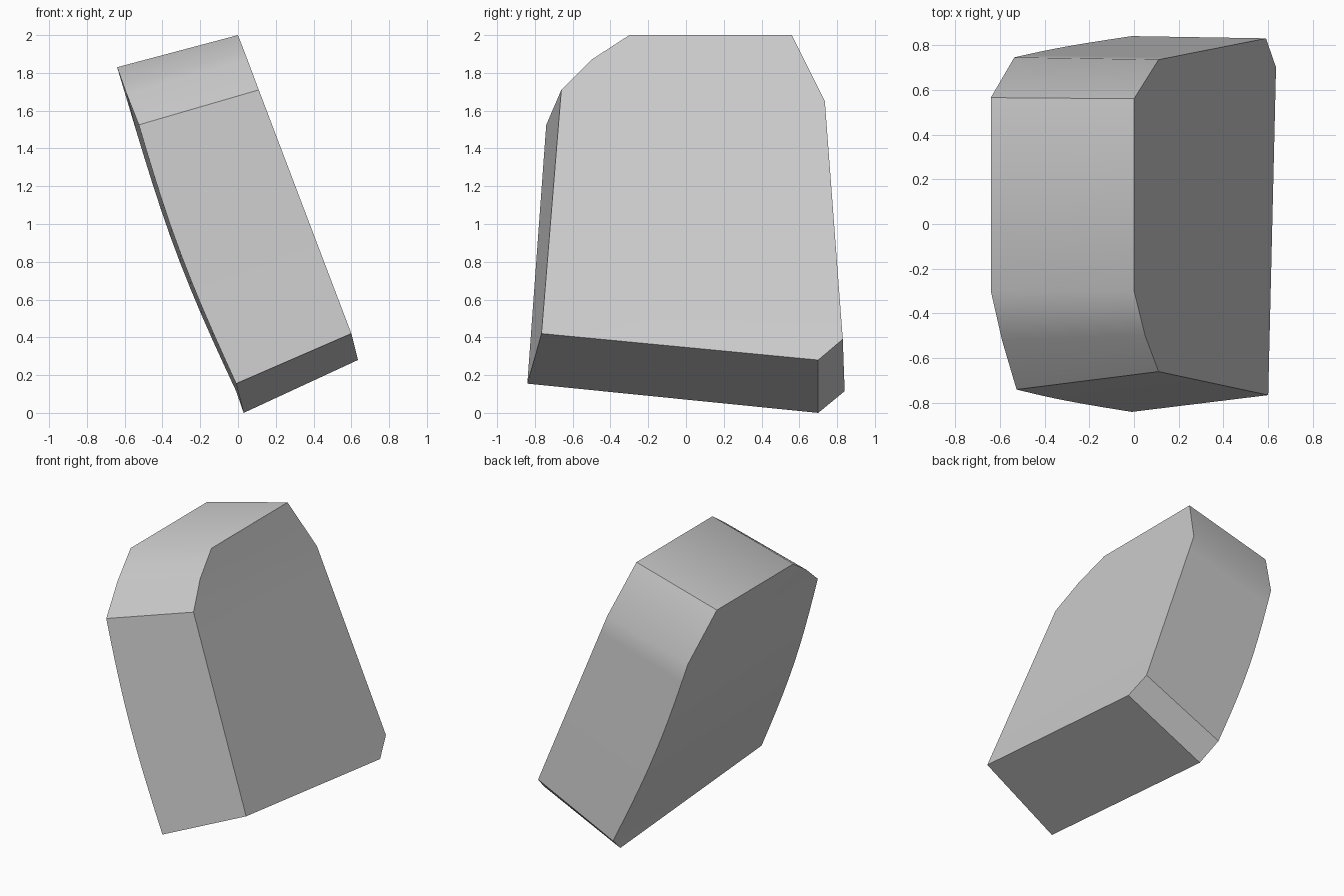
import bpy
import bmesh
from math import sin, pi
from mathutils import Vector

if "Cube" in bpy.data.objects:
    bpy.data.objects.remove(bpy.data.objects["Cube"], do_unlink=True)

ROWS = 10      # divisions along the long edges
BOW = 0.035    # outward bulge of the underside

# Corner pairs: upper side, lower side
CORNERS = {
    "top_front": ((0, -0.30, 2.0), (-0.64, -0.30, 1.83)),
    "bevel": ((0.05, -0.50, 1.87), (-0.59, -0.52, 1.69)),
    "shoulder_front": ((0.11, -0.66, 1.71), (-0.525, -0.74, 1.525)),
    "foot_front": ((0.60, -0.765, 0.42), (-0.01, -0.84, 0.155)),
    "foot_back": ((0.635, 0.70, 0.28), (0.03, 0.70, 0)),
    "heel": ((0.59, 0.83, 0.39), (-0.01, 0.84, 0.115)),
    "shoulder_back": ((0.11, 0.735, 1.65), (-0.535, 0.745, 1.48)),
    "top_back": ((0, 0.56, 2.0), (-0.64, 0.565, 1.83)),
}


def long_edge(bm, start, end, side):
    """Vertices between two corners, bowed outwards on the lower side."""
    a, b = Vector(CORNERS[start][side]), Vector(CORNERS[end][side])
    points = []
    for i in range(1, ROWS):
        t = i / ROWS
        p = a.lerp(b, t)
        p.x -= side * BOW * sin(pi * t)
        points.append(bm.verts.new(p))
    return points


bm = bmesh.new()
loops = []
for side in (0, 1):
    v = {name: bm.verts.new(pair[side]) for name, pair in CORNERS.items()}
    front = [v["shoulder_front"], *long_edge(bm, "shoulder_front", "foot_front", side), v["foot_front"]]
    back = [v["shoulder_back"], *long_edge(bm, "shoulder_back", "heel", side), v["heel"]]

    # Broad face, in rows from top to foot
    bm.faces.new((v["top_front"], v["bevel"], v["shoulder_back"], v["top_back"]))
    bm.faces.new((v["bevel"], v["shoulder_front"], v["shoulder_back"]))
    for i in range(ROWS):
        bm.faces.new((front[i], front[i + 1], back[i + 1], back[i]))
    bm.faces.new((v["foot_front"], v["foot_back"], v["heel"]))
    loops.append([v["top_front"], v["bevel"], *front, v["foot_back"], *reversed(back), v["top_back"]])

# Rim joining the two broad faces
upper, lower = loops
for i in range(len(upper)):
    j = (i + 1) % len(upper)
    bm.faces.new((upper[i], upper[j], lower[j], lower[i]))
bmesh.ops.recalc_face_normals(bm, faces=bm.faces)

mesh = bpy.data.meshes.new("leaning_slab")
bm.to_mesh(mesh)
bm.free()
slab = bpy.data.objects.new("leaning_slab", mesh)
bpy.context.collection.objects.link(slab)

# Plain grey
grey = bpy.data.materials.new("plain_grey")
grey.use_nodes = True
colour = (0.6, 0.6, 0.6, 1)
grey.diffuse_color = colour
grey.node_tree.nodes["Principled BSDF"].inputs["Base Color"].default_value = colour
mesh.materials.append(grey)

bpy.ops.object.select_all(action="DESELECT")
slab.select_set(True)
bpy.context.view_layer.objects.active = slab
bpy.ops.object.shade_smooth_by_angle(angle=pi / 5)
